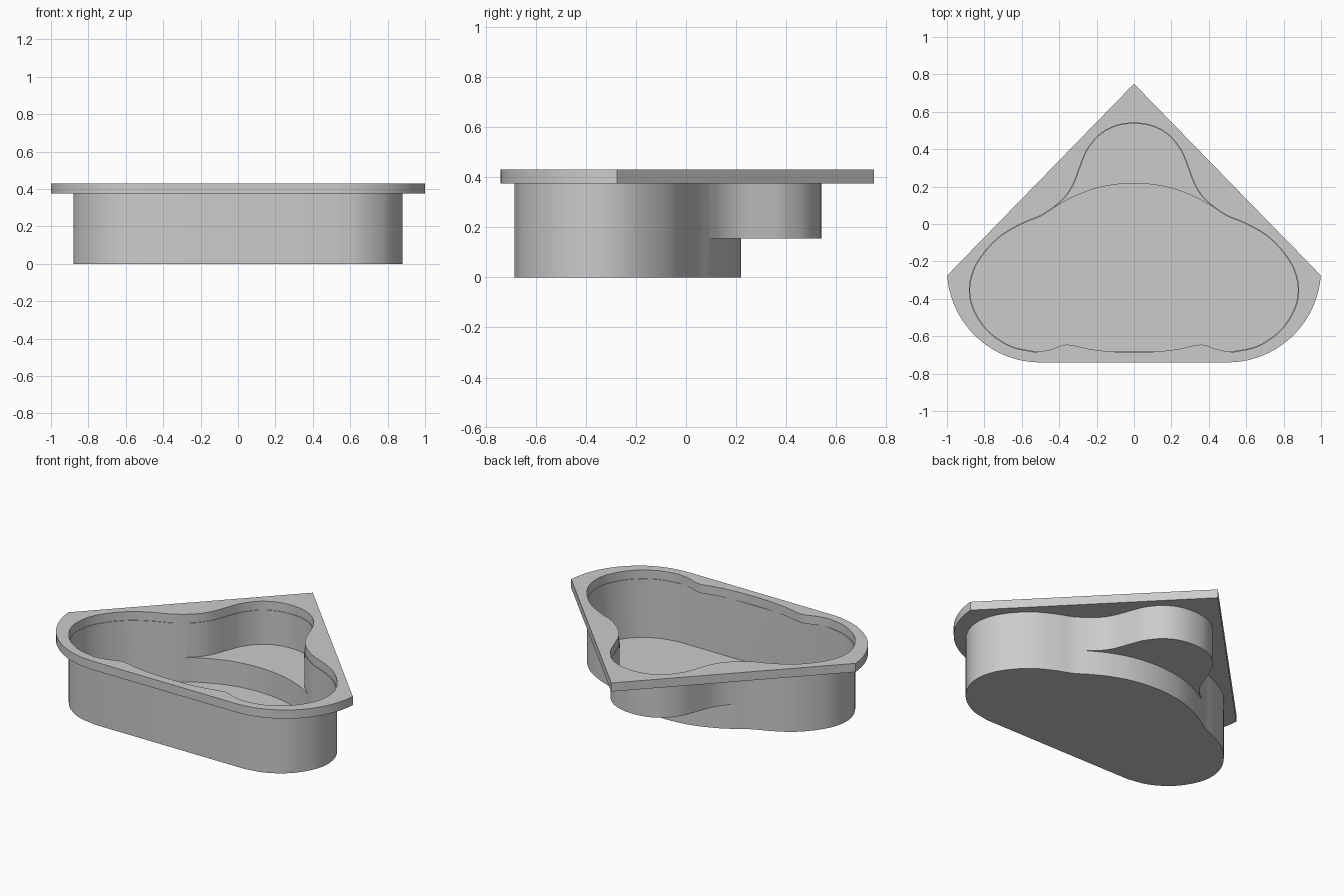
import bpy
import bmesh
from math import cos, sin, pi
from mathutils import Vector

cube = bpy.data.objects.get("Cube")
if cube:
    bpy.data.objects.remove(cube, do_unlink=True)

SEAT_Z, RIM_Z, TOP_Z = 0.155, 0.375, 0.43

grey = bpy.data.materials.new("light_grey")
grey.use_nodes = True
grey.diffuse_color = (0.6, 0.6, 0.6, 1)
grey.node_tree.nodes["Principled BSDF"].inputs["Base Color"].default_value = (0.6, 0.6, 0.6, 1)


def smooth(points, steps=6):
    """Catmull-Rom curve through the points."""
    p = [Vector(q) for q in points]
    p = [2 * p[0] - p[1]] + p + [2 * p[-1] - p[-2]]
    out = []
    for a, b, c, d in zip(p, p[1:], p[2:], p[3:]):
        for i in range(steps):
            t = i / steps
            out.append(0.5 * (2 * b + (c - a) * t + (2 * a - 5 * b + 4 * c - d) * t ** 2
                              + (3 * b - a - 3 * c + d) * t ** 3))
    return out + [p[-2]]


def flip(path):
    """Mirror a path across x = 0 and reverse its direction."""
    return [Vector((-q[0], q[1])) for q in reversed(path)]


def both(half):
    """Complete a half path that ends on x = 0."""
    return smooth(half + flip(half)[1:])


def finish(bm, name, thickness):
    mesh = bpy.data.meshes.new(name)
    bm.to_mesh(mesh)
    bm.free()
    obj = bpy.data.objects.new(name, mesh)
    bpy.context.collection.objects.link(obj)
    mesh.materials.append(grey)
    shell = obj.modifiers.new("shell", 'SOLIDIFY')
    shell.thickness = thickness
    shell.offset = -1
    bpy.ops.object.select_all(action='DESELECT')
    obj.select_set(True)
    bpy.context.view_layer.objects.active = obj
    bpy.ops.object.convert(target='MESH')
    bpy.ops.object.shade_smooth_by_angle(angle=0.6)


# Plan curves, counter-clockwise seen from above
joint = (0.43, 0.09)
side = smooth([(0.53, -0.685), (0.66, -0.655), (0.78, -0.575), (0.855, -0.465), (0.88, -0.36),
               (0.86, -0.25), (0.8, -0.15), (0.71, -0.06), (0.6, 0.003), (0.5, 0.045), joint])
basin = flip(side) + side
riser = both([joint, (0.32, 0.15), (0.17, 0.202), (0, 0.22)])
lobe = both([joint, (0.37, 0.145), (0.325, 0.215), (0.285, 0.32), (0.25, 0.4),
             (0.185, 0.478), (0.1, 0.525), (0, 0.54)])
front = flip(both([(0.53, -0.685), (0.45, -0.672), (0.36, -0.645), (0.24, -0.668),
                   (0.12, -0.682), (0, -0.685)])[::-1])[::-1]
front = sorted(front, key=lambda q: q.x)

# Tub: deep basin, raised seat at the back corner
bm = bmesh.new()


def ring(path, z):
    return [bm.verts.new((q[0], q[1], z)) for q in path]


def wall(path, low, high):
    a, b = ring(path, low), ring(path, high)
    for i in range(len(path) - 1):
        bm.faces.new((a[i], a[i + 1], b[i + 1], b[i]))


wall(basin, 0, SEAT_Z)
wall(basin, SEAT_Z, RIM_Z)
wall(riser, 0, SEAT_Z)
wall(lobe, SEAT_Z, RIM_Z)
bm.faces.new(ring((basin + riser[1:-1])[::-1], 0))
bm.faces.new(ring((lobe + riser[::-1][1:-1])[::-1], SEAT_Z))
bmesh.ops.remove_doubles(bm, verts=bm.verts, dist=0.0005)
finish(bm, "tub", 0.004)

# Rim: corner-shaped plate with the tub opening
bm = bmesh.new()
arc = [Vector((0.5 + 0.5 * cos(t), -0.24 + 0.5 * sin(t)))
       for t in [-pi / 2 + (pi / 2 - 0.07) * i / 20 for i in range(21)]]
outer = flip(arc) + arc + [Vector((0, 0.75))]
opening = front + side[1:] + lobe[1:-1] + flip(side)[:-1]
for loop in (outer, opening):
    vs = ring(loop, TOP_Z)
    for i in range(len(vs)):
        bm.edges.new((vs[i - 1], vs[i]))
bmesh.ops.triangle_fill(bm, edges=bm.edges, use_beauty=True, normal=(0, 0, 1))
bm.normal_update()
bmesh.ops.reverse_faces(bm, faces=[f for f in bm.faces if f.normal.z < 0])
finish(bm, "rim", TOP_Z - RIM_Z)
